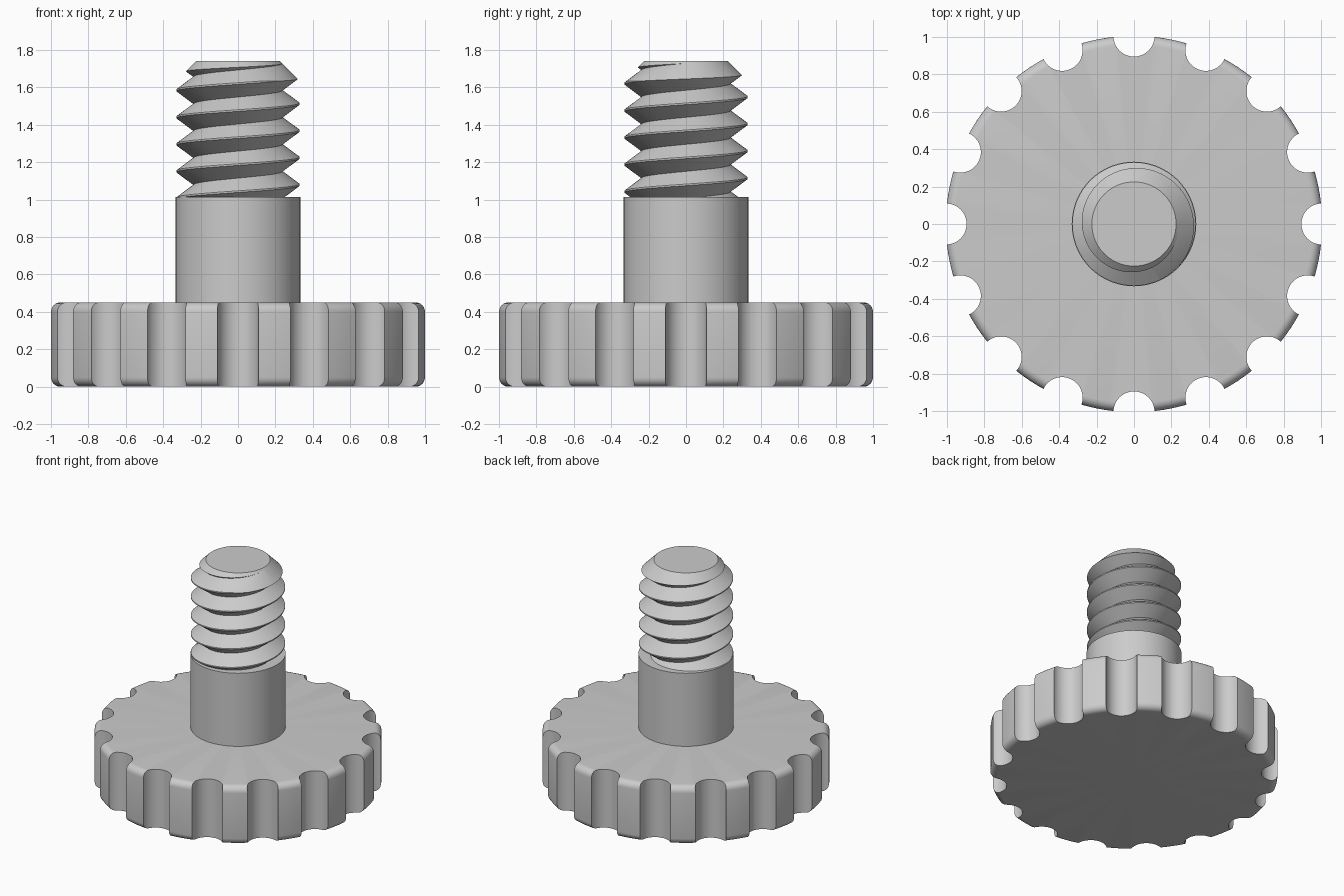
import bpy, bmesh, math
from mathutils import Matrix

cube = bpy.data.objects.get("Cube")
if cube:
    bpy.data.objects.remove(cube, do_unlink=True)

steel = bpy.data.materials.new("grey steel")
steel.use_nodes = True
grey = (0.6, 0.6, 0.6, 1)
steel.diffuse_color = grey
steel.node_tree.nodes["Principled BSDF"].inputs["Base Color"].default_value = grey


def finish(bm, name):
    bmesh.ops.remove_doubles(bm, verts=bm.verts, dist=1e-5)
    bmesh.ops.dissolve_degenerate(bm, edges=bm.edges, dist=1e-5)
    bmesh.ops.recalc_face_normals(bm, faces=bm.faces)
    mesh = bpy.data.meshes.new(name)
    bm.to_mesh(mesh)
    bm.free()
    mesh.materials.append(steel)
    obj = bpy.data.objects.new(name, mesh)
    bpy.context.collection.objects.link(obj)
    return obj


def lathe(name, profile, sides):
    """Revolve (radius, z) points around the z axis."""
    bm = bmesh.new()
    verts = [bm.verts.new((r, 0, z)) for r, z in profile]
    edges = [bm.edges.new(pair) for pair in zip(verts, verts[1:])]
    bmesh.ops.spin(bm, geom=verts + edges, cent=(0, 0, 0), axis=(0, 0, 1),
                   angle=math.tau, steps=sides, use_merge=True)
    return finish(bm, name)


def boolean(obj, cutter, operation):
    mod = obj.modifiers.new("cut", 'BOOLEAN')
    mod.operation, mod.object, mod.solver = operation, cutter, 'EXACT'
    bpy.context.view_layer.objects.active = obj
    bpy.ops.object.modifier_apply(modifier=mod.name)
    bpy.data.objects.remove(cutter, do_unlink=True)


def smooth(obj, angle=28):
    bpy.ops.object.select_all(action='DESELECT')
    obj.select_set(True)
    bpy.context.view_layer.objects.active = obj
    bpy.ops.object.shade_smooth_by_angle(angle=math.radians(angle))


# Knob: disc with rounded rims
RIM, HEIGHT, FILLET = 1.006, 0.45, 0.05
arc = [(RIM - FILLET + FILLET * math.sin(a), FILLET - FILLET * math.cos(a))
       for a in (math.pi / 2 * i / 6 for i in range(7))]
profile = [(0, 0)] + arc + [(r, HEIGHT - z) for r, z in reversed(arc)] + [(0, HEIGHT)]
knob = lathe("knob", profile, 128)

# Sixteen round finger notches
bm = bmesh.new()
for i in range(16):
    place = (Matrix.Rotation(math.tau * i / 16, 4, 'Z')
             @ Matrix.Translation((1.005, 0, HEIGHT / 2)))
    bmesh.ops.create_cone(bm, cap_ends=True, segments=40, radius1=0.11,
                          radius2=0.11, depth=1, matrix=place)
boolean(knob, finish(bm, "notch_cutter"), 'DIFFERENCE')
smooth(knob)

# Plain shoulder between knob and thread
SHOULDER = 1.015
shoulder = lathe("shoulder", [(0, 0.4), (0.333, 0.4), (0.333, SHOULDER), (0, SHOULDER)], 96)
smooth(shoulder)

# Screw thread: a V profile climbing along a right-handed helix
PITCH, ROOT, CREST, TOP = 0.1445, 0.238, 0.33, 1.74
LOW, HIGH, SIDES = 0.95, 1.85, 96
FLAT = 0.03                                  # half width of crest land, in pitches
CREST_Z = 1.44 - PITCH / 2                   # crest height at angle zero


def thread_radius(phase):
    d = abs((phase + 0.5) % 1 - 0.5)         # distance from the crest, 0 to 0.5
    t = min(max((d - FLAT) / (0.5 - FLAT), 0), 1)
    return CREST + (ROOT - CREST) * t


bm = bmesh.new()
phases = [k + f for k in range(-6, 6) for f in (-FLAT, FLAT, 0.5)]
columns = []
for i in range(SIDES + 1):
    turn = i / SIDES
    a = math.tau * turn
    column = []
    for phase in phases:
        z = min(max(CREST_Z + PITCH * (phase + turn), LOW), HIGH)
        r = thread_radius((z - CREST_Z) / PITCH - turn)
        column.append(bm.verts.new((r * math.cos(a), r * math.sin(a), z)))
    columns.append(column)
for left, right in zip(columns, columns[1:]):
    for k in range(len(phases) - 1):
        bm.faces.new((left[k], right[k], right[k + 1], left[k + 1]))
bmesh.ops.remove_doubles(bm, verts=bm.verts, dist=1e-5)
bmesh.ops.dissolve_degenerate(bm, edges=bm.edges, dist=1e-5)
bmesh.ops.holes_fill(bm, edges=[e for e in bm.edges if e.is_boundary], sides=0)
thread = finish(bm, "screw_thread")

# Chamfered flat tip
tip = lathe("tip_cutter", [(0, 0.98), (0.4, 0.98), (0.4, TOP - 0.175),
                           (0.225, TOP), (0, TOP)], 96)
boolean(thread, tip, 'INTERSECT')
smooth(thread, 25)
